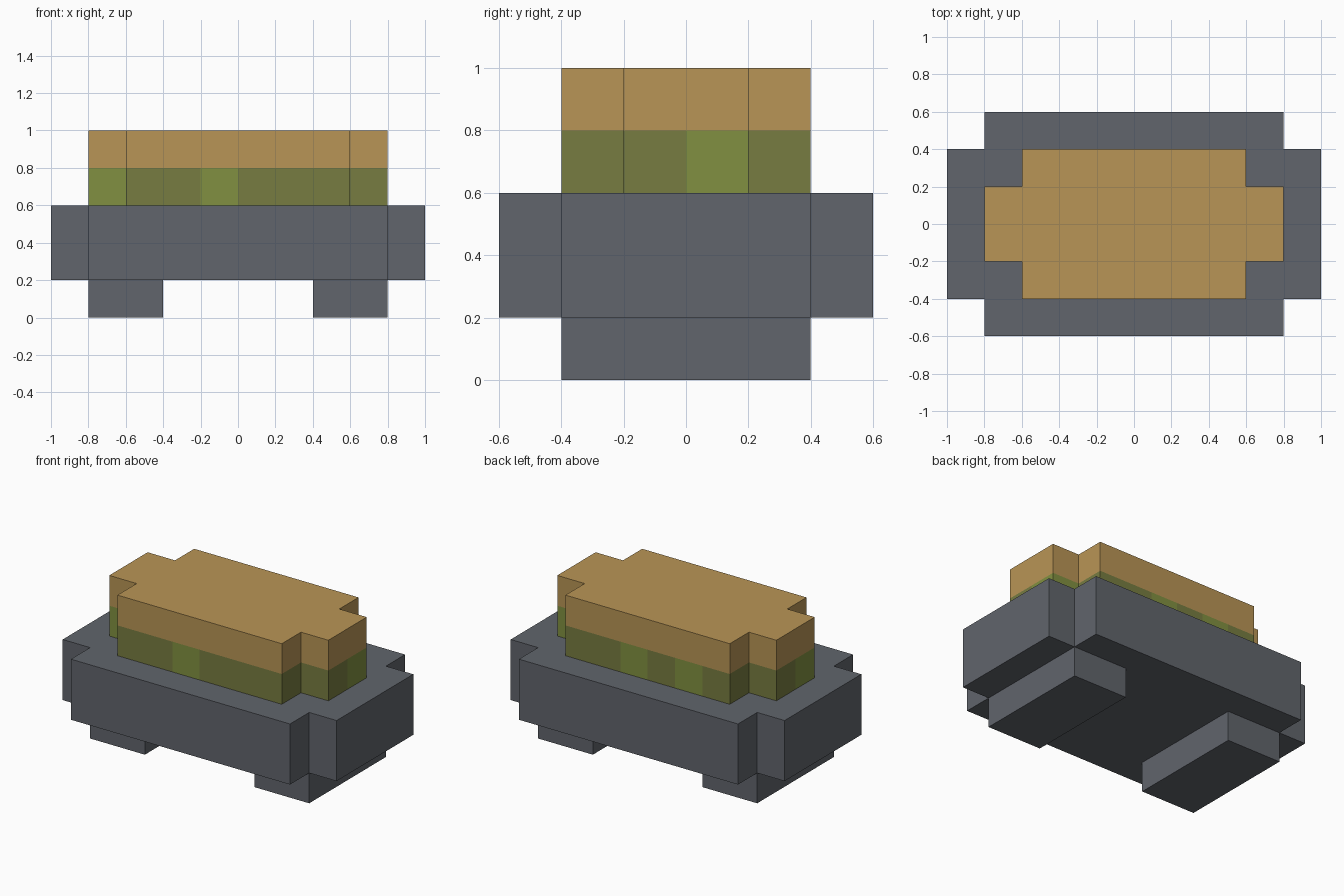
import bpy
import bmesh

cube = bpy.data.objects.get("Cube")
if cube:
    bpy.data.objects.remove(cube, do_unlink=True)

STEP = 0.2


def material(name, rgb):
    m = bpy.data.materials.new(name)
    m.use_nodes = True
    m.diffuse_color = (*rgb, 1)
    m.node_tree.nodes["Principled BSDF"].inputs["Base Color"].default_value = (*rgb, 1)
    m.node_tree.nodes["Principled BSDF"].inputs["Roughness"].default_value = 0.9
    return m


stone = material("slate grey", (0.119, 0.130, 0.150))
tan = material("tan", (0.485, 0.300, 0.092))
olive = material("olive", (0.186, 0.203, 0.053))
green = material("light green", (0.220, 0.280, 0.052))


def notched_outline(hx, hy):
    """Rectangle outline with one square step cut from each corner, counterclockwise."""
    ix, iy = hx - STEP, hy - STEP
    corner = [(hx, iy), (ix, iy), (ix, hy)]
    pts = list(corner)
    pts += [(-x, y) for x, y in reversed(corner)]
    pts += [(-x, -y) for x, y in corner]
    pts += [(x, -y) for x, y in reversed(corner)]
    return pts


def box_outline(x0, x1, hy):
    return [(x0, -hy), (x1, -hy), (x1, hy), (x0, hy)]


def tiled(outline):
    """Split every side of an outline into tiles one step long."""
    pts = []
    for (ax, ay), (bx, by) in zip(outline, outline[1:] + outline[:1]):
        n = max(1, round((abs(bx - ax) + abs(by - ay)) / STEP))
        pts += [(ax + (bx - ax) * i / n, ay + (by - ay) * i / n) for i in range(n)]
    return pts


def prism(name, outline, heights, mats, rule=None):
    """Closed prism with one ring of side faces between each pair of heights."""
    bm = bmesh.new()
    rings = [[bm.verts.new((x, y, z)) for x, y in outline] for z in heights]
    n = len(outline)
    for low, high in zip(rings, rings[1:]):
        for i in range(n):
            j = (i + 1) % n
            bm.faces.new((low[i], low[j], high[j], high[i]))
    bm.faces.new(list(reversed(rings[0])))
    bm.faces.new(rings[-1])
    bmesh.ops.recalc_face_normals(bm, faces=bm.faces)
    if rule:
        for f in bm.faces:
            f.material_index = rule(f.calc_center_median())
    mesh = bpy.data.meshes.new(name)
    bm.to_mesh(mesh)
    bm.free()
    for m in mats:
        mesh.materials.append(m)
    ob = bpy.data.objects.new(name, mesh)
    bpy.context.collection.objects.link(ob)
    return ob


# Feet, one under each end
for name, x0, x1 in (("left_foot", 0.4, 0.8), ("right_foot", -0.8, -0.4)):
    prism(name, box_outline(x0, x1, 0.4), (0, 0.2), [stone])

# Trough body
prism("base", notched_outline(1.0, 0.6), (0.2, 0.6), [stone])

# Centres of the lighter tiles around the lower band
LIGHT_TILES = [(-0.1, -0.4), (-0.7, -0.2), (0.8, 0.1),
               (0.1, 0.4), (-0.3, 0.4), (0.7, 0.2), (-0.8, -0.1)]


def top_colour(c):
    if c.z > 0.8:
        return 0
    light = any(abs(c.x - x) < 0.05 and abs(c.y - y) < 0.05 for x, y in LIGHT_TILES)
    return 2 if light else 1


# Upper block: tan above, green tiles below
prism("top_block", tiled(notched_outline(0.8, 0.4)), (0.6, 0.8, 1.0),
      [tan, olive, green], top_colour)
